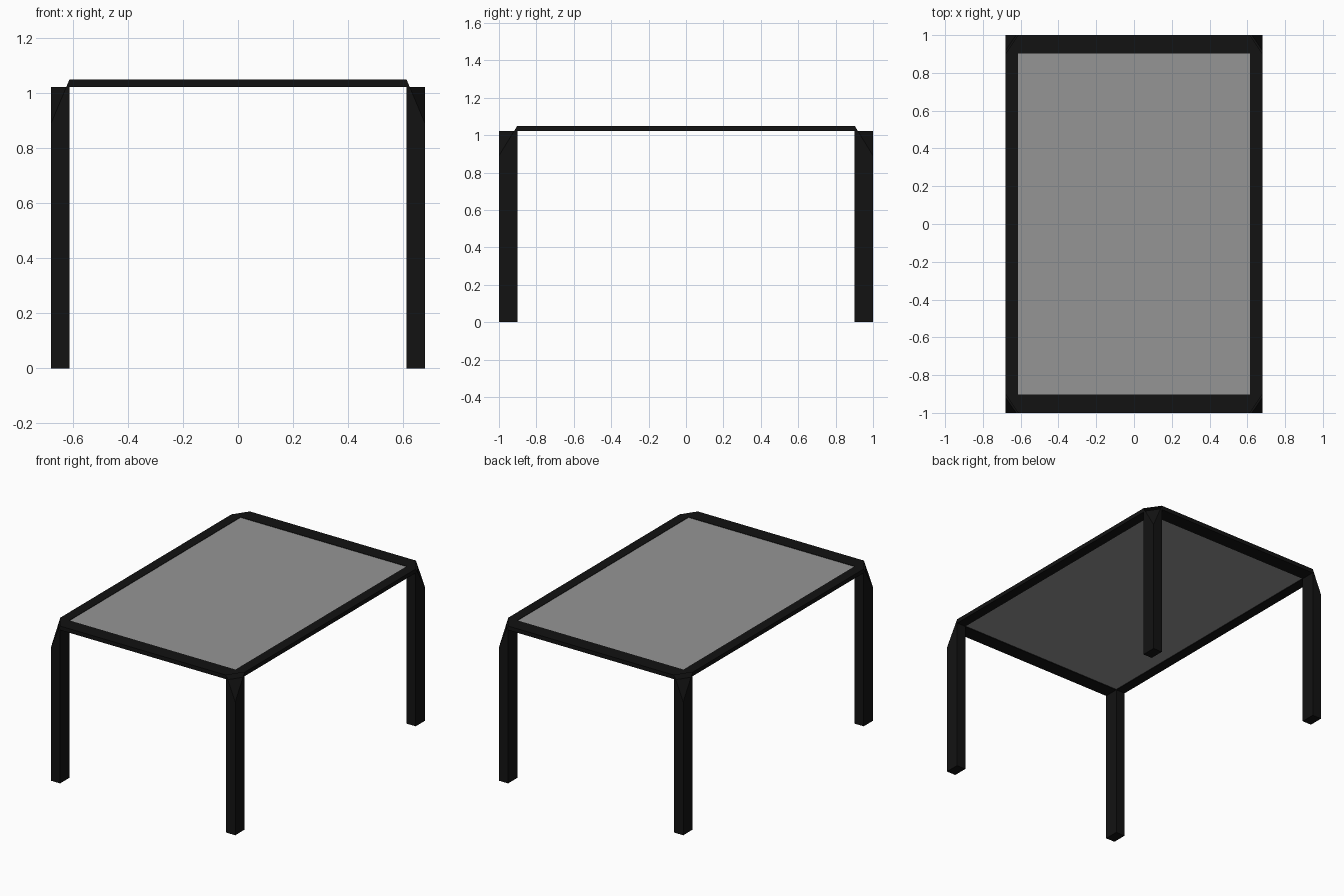
import bpy, bmesh
from mathutils import Vector

if "Cube" in bpy.data.objects:
    bpy.data.objects.remove(bpy.data.objects["Cube"])

X, Y, TOP = 0.68, 1.0, 1.05          # outer size
XI, YI, RAIL = 0.613, 0.902, 1.023   # inner edge of frame, underside of rails
CUT = 0.89                           # lowest point of the corner cuts


def finish(bm, name, shade):
    bmesh.ops.recalc_face_normals(bm, faces=bm.faces)
    mesh = bpy.data.meshes.new(name)
    bm.to_mesh(mesh)
    bm.free()
    obj = bpy.data.objects.new(name, mesh)
    bpy.context.collection.objects.link(obj)
    mat = bpy.data.materials.new(name + "_colour")
    mat.diffuse_color = (shade, shade, shade, 1)
    mat.use_nodes = True
    mat.node_tree.nodes["Principled BSDF"].inputs["Base Color"].default_value = mat.diffuse_color
    mesh.materials.append(mat)
    return obj


def extrude_to(bm, faces, z):
    out = bmesh.ops.extrude_face_region(bm, geom=faces)["geom"]
    for v in out:
        if isinstance(v, bmesh.types.BMVert):
            v.co.z = z
    return [f for f in out if isinstance(f, bmesh.types.BMFace)]


# Frame: ring of eight faces, thickened into rails, corners drawn down as legs
bm = bmesh.new()
xs, ys = (-X, -XI, XI, X), (-Y, -YI, YI, Y)
grid = [[bm.verts.new((x, y, TOP)) for y in ys] for x in xs]
for i in range(3):
    for j in range(3):
        if (i, j) != (1, 1):
            bm.faces.new((grid[i][j], grid[i + 1][j], grid[i + 1][j + 1], grid[i][j + 1]))
under = extrude_to(bm, bm.faces[:], RAIL)
corners = [f for f in under
           if abs(f.calc_center_median().x) > XI and abs(f.calc_center_median().y) > YI]
extrude_to(bm, corners, 0)

# Slanted triangular cut on each top corner
for sx in (-1, 1):
    for sy in (-1, 1):
        a = Vector((sx * XI, sy * Y, TOP))
        b = Vector((sx * X, sy * YI, TOP))
        c = Vector((sx * X, sy * Y, CUT))
        n = (b - a).cross(c - a).normalized()
        if n.z < 0:
            n.negate()
        bmesh.ops.bisect_plane(bm, geom=bm.verts[:] + bm.edges[:] + bm.faces[:], dist=1e-5,
                               plane_co=a, plane_no=n, clear_outer=True)
        bmesh.ops.holes_fill(bm, edges=bm.edges[:], sides=0)
finish(bm, "frame_and_legs", 0.006)

# Tabletop panel set inside the frame
bm = bmesh.new()
bmesh.ops.create_cube(bm, size=1)
bmesh.ops.scale(bm, vec=(2 * XI, 2 * YI, 0.02), verts=bm.verts)
bmesh.ops.translate(bm, vec=(0, 0, 1.037), verts=bm.verts)
finish(bm, "tabletop_panel", 0.3)
